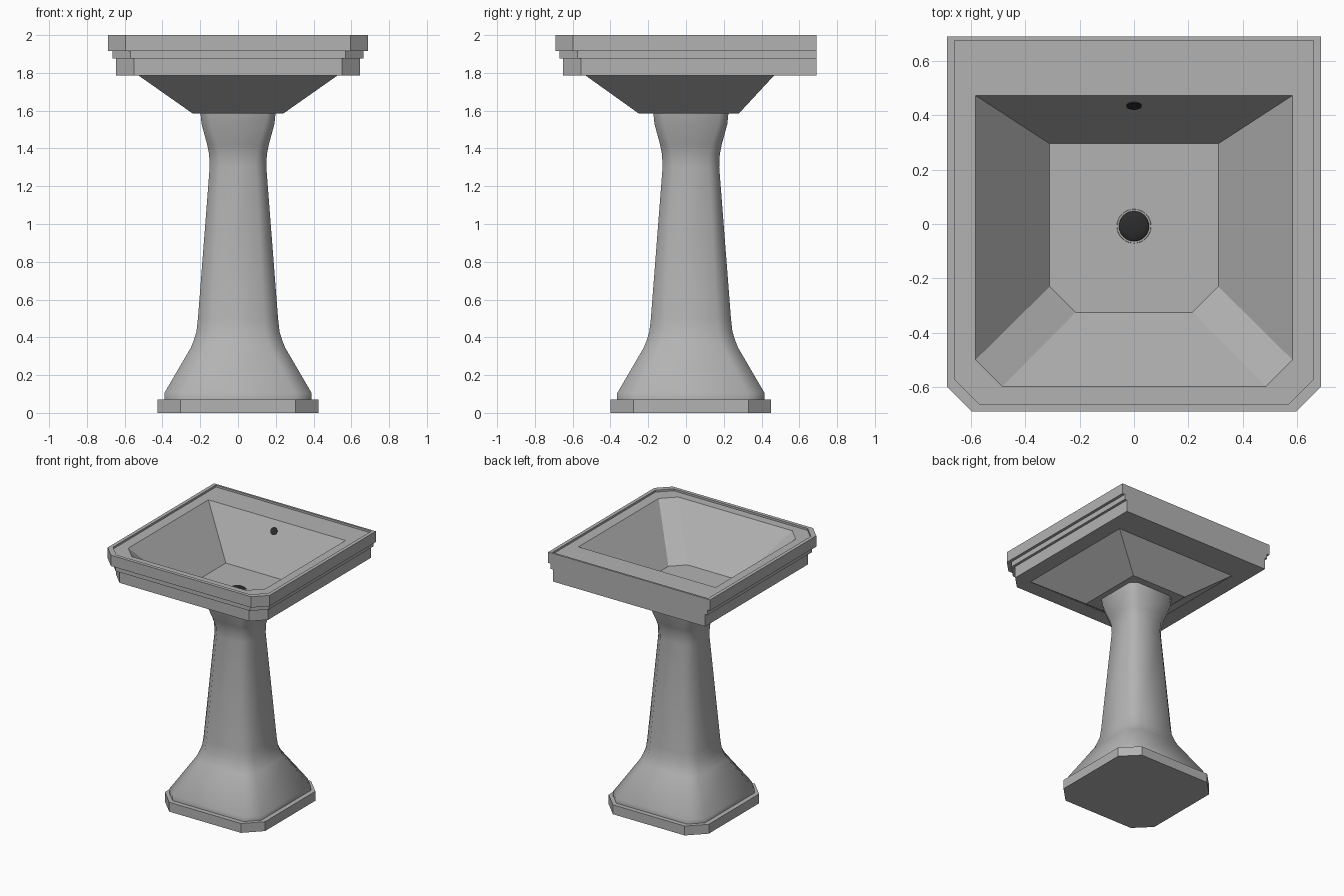
import bpy, bmesh, math
from mathutils import Matrix, Vector

cube = bpy.data.objects.get("Cube")
if cube:
    bpy.data.objects.remove(cube, do_unlink=True)


def material(name, grey):
    m = bpy.data.materials.new(name)
    m.use_nodes = True
    col = (grey, grey, grey, 1)
    m.diffuse_color = col
    m.node_tree.nodes["Principled BSDF"].inputs["Base Color"].default_value = col
    return m


ceramic = material("grey ceramic", 0.45)
dark = material("dark hole", 0.025)


def finish(name, bm, mat, smooth=None):
    bmesh.ops.remove_doubles(bm, verts=bm.verts, dist=1e-5)
    bmesh.ops.recalc_face_normals(bm, faces=bm.faces)
    me = bpy.data.meshes.new(name)
    bm.to_mesh(me)
    bm.free()
    me.materials.append(mat)
    ob = bpy.data.objects.new(name, me)
    bpy.context.collection.objects.link(ob)
    if smooth:
        bpy.ops.object.select_all(action="DESELECT")
        ob.select_set(True)
        bpy.context.view_layer.objects.active = ob
        bpy.ops.object.shade_smooth_by_angle(angle=math.radians(smooth))
    return ob


def outline(hx, y0, y1, front, back, z):
    """Rectangle with cut front and back corners."""
    half = [(hx - front, y0), (hx, y0 + front), (hx, y1 - back), (hx - back, y1)]
    pts = half + [(-x, y) for x, y in reversed(half)]
    return [(x, y, z) for x, y in pts]


def loft(rings):
    """Skin a stack of outlines and cap both ends."""
    bm = bmesh.new()
    loops = [[bm.verts.new(p) for p in r] for r in rings]
    n = len(loops[0])
    for a, b in zip(loops, loops[1:]):
        for i in range(n):
            j = (i + 1) % n
            bm.faces.new((a[i], a[j], b[j], b[i]))
    bm.faces.new(loops[0][::-1])
    bm.faces.new(loops[-1])
    return bm


# Basin: underside, stepped rim flush at the back, raised lip, bowl
basin_rings = [
    (0.24, -0.25, 0.28, 0, 1.585),
    (0.525, -0.53, 0.465, 0, 1.785),
    (0.645, -0.65, 0.69, 0.095, 1.785),
    (0.645, -0.65, 0.69, 0.095, 1.877),
    (0.665, -0.67, 0.69, 0.095, 1.877),
    (0.665, -0.67, 0.69, 0.095, 1.917),
    (0.687, -0.69, 0.69, 0.092, 1.917),
    (0.687, -0.69, 0.69, 0.092, 2.0),
    (0.66, -0.663, 0.675, 0.092, 2.0),
    (0.66, -0.663, 0.675, 0.092, 1.985),
    (0.582, -0.597, 0.472, 0.098, 1.985),
    (0.31, -0.325, 0.295, 0.095, 1.64),
]
finish("basin", loft([outline(hx, y0, y1, c, 0, z)
                      for hx, y0, y1, c, z in basin_rings]), ceramic)

# Pedestal: half width, corner cut, height
CY = 0.026


def column(profile):
    return loft([outline(h, CY - h, CY + h, c, c, z) for h, c, z in profile])


finish("pedestal_base", column([(0.425, 0.12, 0), (0.425, 0.12, 0.072)]), ceramic)
finish("pedestal_column", column([
    (0.39, 0.09, 0.07), (0.39, 0.09, 0.105), (0.25, 0.08, 0.345),
    (0.234, 0.077, 0.385), (0.22, 0.075, 0.43), (0.212, 0.073, 0.5),
    (0.15, 0.055, 1.3), (0.153, 0.055, 1.37), (0.163, 0.053, 1.42),
    (0.193, 0.048, 1.53), (0.2, 0.045, 1.6),
]), ceramic, 50)

# Drain: thin collar with a dark shallow dome
drain_at = Vector((0, -0.008, 1.64))
bm = bmesh.new()
bmesh.ops.create_cone(bm, cap_ends=True, segments=32, radius1=0.064, radius2=0.062,
                      depth=0.008, matrix=Matrix.Translation(drain_at))
finish("drain_collar", bm, ceramic, 40)
bm = bmesh.new()
bmesh.ops.create_uvsphere(bm, u_segments=32, v_segments=12, radius=0.058,
                          matrix=Matrix.Translation(drain_at) @ Matrix.Diagonal((1, 1, 0.25, 1)))
finish("drain_plug", bm, dark, 60)

# Overflow hole lying on the sloping back wall of the bowl
normal = Vector((0, -0.345, 0.177)).normalized()
tilt = normal.to_track_quat("Z", "Y").to_matrix().to_4x4()
bm = bmesh.new()
bmesh.ops.create_cone(bm, cap_ends=True, segments=24, radius1=0.028, radius2=0.028,
                      depth=0.008, matrix=Matrix.Translation((0, 0.436, 1.914)) @ tilt)
finish("overflow_hole", bm, dark, 40)
